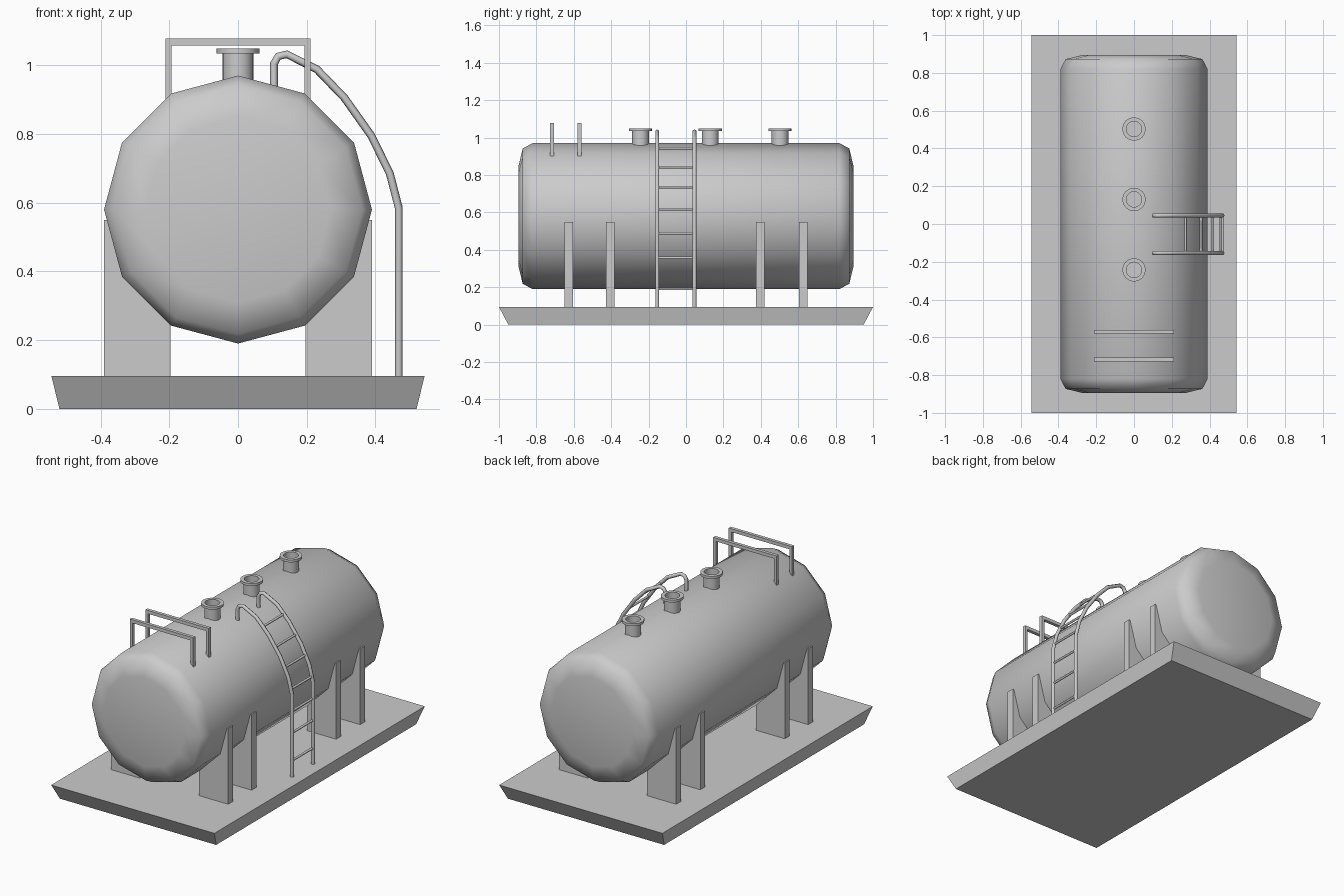
import bpy, bmesh, math
from mathutils import Matrix

if "Cube" in bpy.data.objects:
    bpy.data.objects.remove(bpy.data.objects["Cube"])


def finish(name, bm, smooth=None):
    bmesh.ops.recalc_face_normals(bm, faces=bm.faces)
    me = bpy.data.meshes.new(name)
    bm.to_mesh(me)
    bm.free()
    ob = bpy.data.objects.new(name, me)
    bpy.context.collection.objects.link(ob)
    if smooth:
        bpy.ops.object.select_all(action='DESELECT')
        ob.select_set(True)
        bpy.context.view_layer.objects.active = ob
        bpy.ops.object.shade_smooth_by_angle(angle=math.radians(smooth))
    return ob


def lathe(name, profile, sides, matrix, smooth):
    """Revolve (radius, height) points around local z, closing both ends."""
    bm = bmesh.new()
    rings = []
    for r, h in profile:
        rings.append([bm.verts.new((r * math.cos(2 * math.pi * i / sides),
                                    r * math.sin(2 * math.pi * i / sides), h))
                      for i in range(sides)])
    for a, b in zip(rings, rings[1:]):
        for i in range(sides):
            j = (i + 1) % sides
            bm.faces.new((a[i], a[j], b[j], b[i]))
    bm.faces.new(rings[0])
    bm.faces.new(rings[-1])
    bm.transform(matrix)
    return finish(name, bm, smooth)


def prism(name, outline, y, width):
    """Extrude an x-z outline along y."""
    bm = bmesh.new()
    face = bm.faces.new([bm.verts.new((x, y - width / 2, z)) for x, z in outline])
    new = bmesh.ops.extrude_face_region(bm, geom=[face])['geom']
    verts = [v for v in new if isinstance(v, bmesh.types.BMVert)]
    bmesh.ops.translate(bm, verts=verts, vec=(0, width, 0))
    return finish(name, bm)


def tube(name, points, radius):
    cu = bpy.data.curves.new(name, 'CURVE')
    cu.dimensions = '3D'
    cu.bevel_depth = radius
    cu.bevel_resolution = 1
    cu.use_fill_caps = True
    sp = cu.splines.new('POLY')
    sp.points.add(len(points) - 1)
    for p, co in zip(sp.points, points):
        p.co = (*co, 1)
    ob = bpy.data.objects.new(name, cu)
    bpy.context.collection.objects.link(ob)
    return ob


# Base slab, narrower underneath
bm = bmesh.new()
bmesh.ops.create_cube(bm, size=2)
for v in bm.verts:
    top = v.co.z > 0
    v.co.x *= 0.543 if top else 0.52
    v.co.y *= 1.0 if top else 0.95
    v.co.z = 0.095 if top else 0
finish("base", bm)

# Twelve-sided tank with rounded ends, lying along y
half = [(0.27, 0.895), (0.362, 0.873), (0.39, 0.82)]
profile = [(r, -h) for r, h in half] + half[::-1]
lathe("tank", profile, 12,
      Matrix.Translation((0, 0, 0.58)) @ Matrix.Rotation(math.pi / 2, 4, 'X'), 80)

# Support plates
for s, side in ((-1, "left"), (1, "right")):
    for i, y in enumerate((-0.627, -0.405, 0.398, 0.627)):
        prism(f"{side}_support_{i + 1}",
              [(s * 0.197, 0.09), (s * 0.39, 0.09), (s * 0.39, 0.55), (s * 0.197, 0.55)],
              y, 0.046)

# Flanged filler necks
neck = [(0.045, 0.93), (0.045, 1.034), (0.062, 1.034), (0.062, 1.049),
        (0.041, 1.049), (0.041, 0.985)]
for i, y in enumerate((-0.243, 0.13, 0.503)):
    lathe(f"filler_neck_{i + 1}", neck, 16, Matrix.Translation((0, y, 0)), 35)

# Square-section handrails
rail = [(-0.211, 0.9), (-0.211, 1.078), (0.211, 1.078), (0.211, 0.9),
        (0.193, 0.9), (0.193, 1.058), (-0.193, 1.058), (-0.193, 0.9)]
for i, y in enumerate((-0.717, -0.57)):
    prism(f"handrail_{i + 1}", rail, y, 0.02)

# Ladder: two bent stringers with rungs set along them
path = [(0.105, 0.925), (0.105, 1.005), (0.117, 1.026), (0.142, 1.032), (0.23, 0.988),
        (0.31, 0.905), (0.388, 0.795), (0.442, 0.685), (0.468, 0.585), (0.468, 0.09)]
y0, y1 = -0.154, 0.045
for n, y in (("front", y0), ("back", y1)):
    tube(f"ladder_{n}_stringer", [(x, y, z) for x, z in path], 0.0115)
for i, z in enumerate((0.19, 0.357, 0.488, 0.617, 0.735, 0.842, 0.943)):
    for (xa, za), (xb, zb) in zip(path[3:], path[4:]):
        if zb <= z <= za:
            x = xa + (xb - xa) * (za - z) / (za - zb)
    tube(f"ladder_rung_{i + 1}", [(x, y0, z), (x, y1, z)], 0.007)
